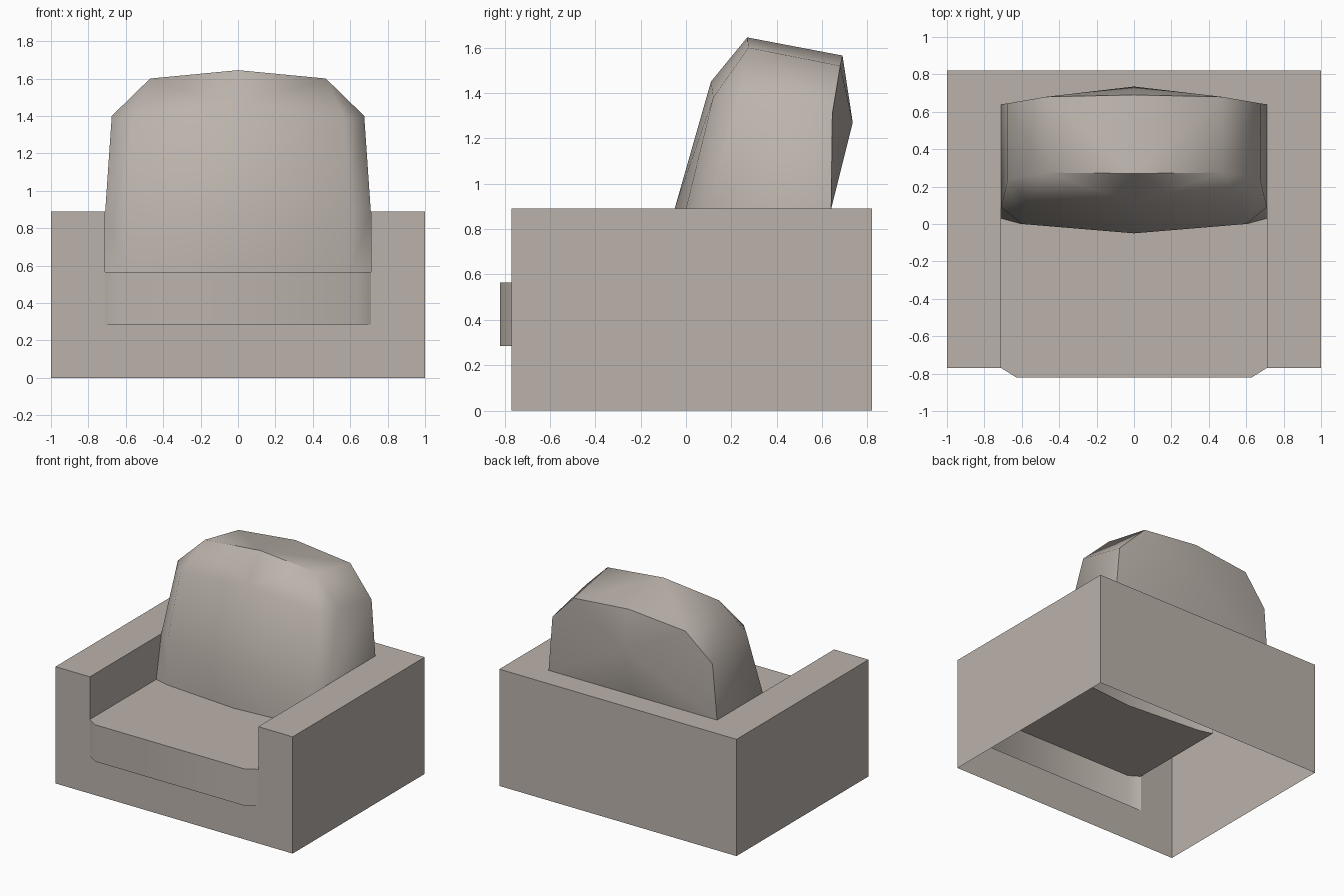
import bpy, bmesh, math

if "Cube" in bpy.data.objects:
    bpy.data.objects.remove(bpy.data.objects["Cube"])

fabric = bpy.data.materials.new("greige_fabric")
fabric.diffuse_color = (0.50, 0.45, 0.41, 1)
fabric.use_nodes = True
fabric.node_tree.nodes["Principled BSDF"].inputs["Base Color"].default_value = fabric.diffuse_color


def half_shell(name, faces, angle=50):
    """Right half given face by face; mirrored across x = 0."""
    bm = bmesh.new()
    for f in faces:
        bm.faces.new([bm.verts.new(p) for p in f])
    bmesh.ops.remove_doubles(bm, verts=bm.verts, dist=0.0005)
    me = bpy.data.meshes.new(name)
    bm.to_mesh(me)
    bm.free()
    ob = bpy.data.objects.new(name, me)
    bpy.context.collection.objects.link(ob)
    me.materials.append(fabric)
    m = ob.modifiers.new("mirror", 'MIRROR')
    m.merge_threshold = 0.001
    bpy.context.view_layer.objects.active = ob
    ob.select_set(True)
    bpy.ops.object.modifier_apply(modifier="mirror")
    bpy.ops.object.shade_smooth_by_angle(angle=math.radians(angle))
    ob.select_set(False)
    return ob


W, A = 1.0, 0.71            # outer half width, inner arm face
F, B = -0.77, 0.82          # front and back planes
H, S, L = 0.89, 0.565, 0.285  # arm top, seat top, seat lip underside
BY = 0.64                   # rear of the backrest

# open-bottomed body: front, side, back, arm top, rear top, inner arm
half_shell("body", [
    [(0, F, 0), (W, F, 0), (W, F, H), (A, F, H), (A, F, S), (A, F, L), (0, F, L)],
    [(W, F, 0), (W, B, 0), (W, B, H), (W, F, H)],
    [(W, B, 0), (0, B, 0), (0, B, H), (W, B, H)],
    [(A, F, H), (W, F, H), (W, B, H), (A, B, H), (A, BY, H), (A, 0.09, H)],
    [(0, BY, H), (A, BY, H), (A, B, H), (0, B, H)],
    [(A, F, S), (A, F, H), (A, 0.09, H), (A, 0.03, S)],
])

# seat with a lip projecting at the front
lip = [(0, -0.82), (0.63, -0.82), (A, F)]
rear = [(A, 0.03), (0.6, 0.0), (0, -0.05)]
seat = [[(*p, L), (*q, L), (*q, S), (*p, S)] for p, q in zip(lip, lip[1:])]
seat.append([(*p, S) for p in lip + rear])
seat.append([(*p, L) for p in [(0, F)] + lip[::-1]])
half_shell("seat", seat)

# backrest: rows of the front from centre to side, then rear outline
a = [(0, -0.05, S), (0.6, 0.0, S), (A, 0.03, S)]
b = [(0, -0.05, H), (0.6, 0.0, H), (A, 0.09, H)]
c = [(0, 0.11, 1.45), (0.57, 0.12, 1.38), (0.675, 0.24, 1.40)]
d = [(0, 0.27, 1.645), (0.47, 0.275, 1.60)]
e = [(0, 0.69, 1.565), (0.47, 0.68, 1.52), (0.675, 0.645, 1.31)]
f = [(0, BY, H), (A, BY, H)]
g = (0, 0.735, 1.27)
back = []
for lo, hi in ((a, b), (b, c)):
    back += [[lo[i], lo[i + 1], hi[i + 1], hi[i]] for i in range(2)]
back += [
    [c[0], c[1], d[1], d[0]], [c[1], c[2], d[1]],      # rounded upper front
    [d[0], d[1], e[1], e[0]], [d[1], c[2], e[2], e[1]],  # top
    [b[2], f[1], e[2], c[2]],                          # side
    [g, e[0], e[1]], [g, e[1], e[2]], [g, e[2], f[1]], [g, f[1], f[0]],  # rear
]
half_shell("backrest", back)
